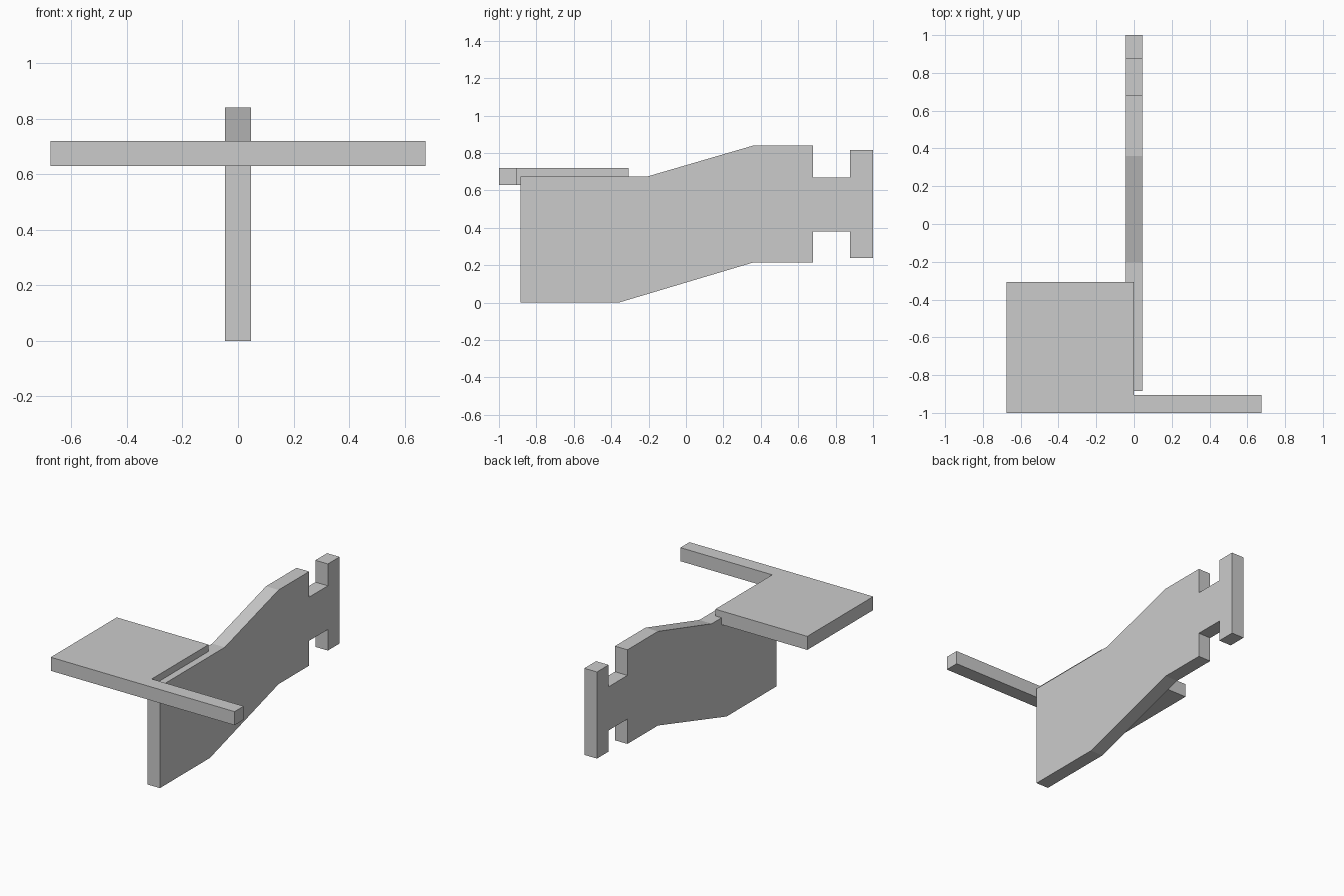
import bpy
import bmesh

cube = bpy.data.objects.get("Cube")
if cube:
    bpy.data.objects.remove(cube, do_unlink=True)

grey = bpy.data.materials.new("plain grey")
grey.use_nodes = True
grey.diffuse_color = (0.6, 0.6, 0.6, 1)
grey.node_tree.nodes["Principled BSDF"].inputs["Base Color"].default_value = (0.6, 0.6, 0.6, 1)


def extrude_outline(name, points, depth):
    """Fill a closed outline and extrude it along the depth vector."""
    bm = bmesh.new()
    face = bm.faces.new([bm.verts.new(p) for p in points])
    result = bmesh.ops.extrude_face_region(bm, geom=[face], use_keep_orig=True)
    moved = [v for v in result["geom"] if isinstance(v, bmesh.types.BMVert)]
    bmesh.ops.translate(bm, verts=moved, vec=depth)
    bmesh.ops.recalc_face_normals(bm, faces=bm.faces)
    mesh = bpy.data.meshes.new(name)
    bm.to_mesh(mesh)
    bm.free()
    mesh.materials.append(grey)
    obj = bpy.data.objects.new(name, mesh)
    bpy.context.collection.objects.link(obj)
    return obj


# Upright board: stepped-up body, narrow neck and end bar, as (y, z)
board = [(-0.885, 0), (-0.36, 0), (0.36, 0.215), (0.68, 0.215),
         (0.68, 0.38), (0.877, 0.38), (0.877, 0.24), (1, 0.24),
         (1, 0.815), (0.877, 0.815), (0.877, 0.67), (0.68, 0.67),
         (0.68, 0.84), (0.36, 0.84), (-0.205, 0.675), (-0.885, 0.675)]
half = 0.046
extrude_outline("upright_board", [(-half, y, z) for y, z in board], (2 * half, 0, 0))

# Flat L-shaped top: square panel on the right, thin arm on the left, as (x, y)
top = [(-0.675, -1), (0.675, -1), (0.675, -0.905),
       (0, -0.905), (0, -0.308), (-0.675, -0.308)]
extrude_outline("top_panel_with_arm", [(x, y, 0.63) for x, y in top], (0, 0, 0.09))
